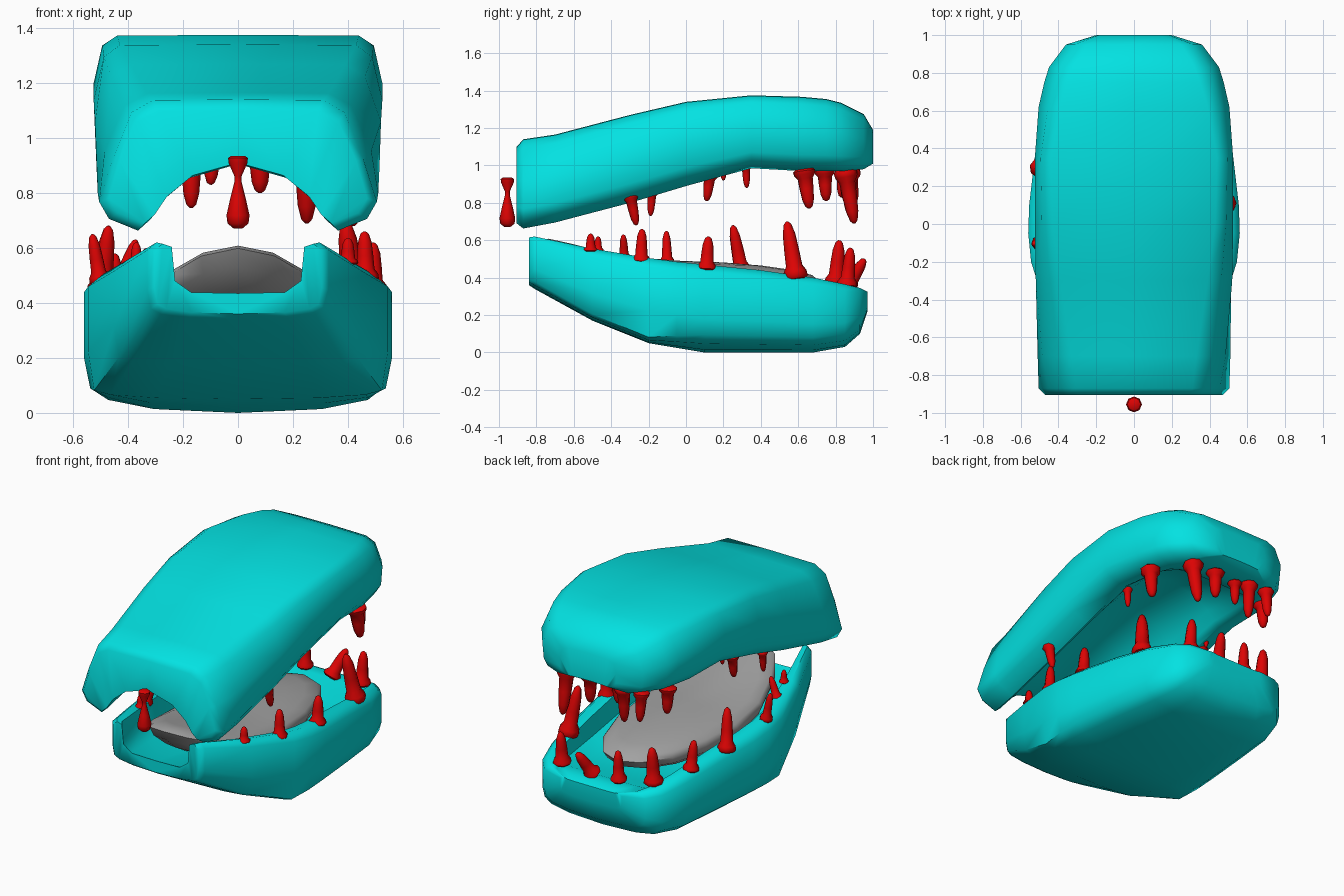
import bpy, bmesh, math
from mathutils import Vector

if "Cube" in bpy.data.objects:
    bpy.data.objects.remove(bpy.data.objects["Cube"])


def material(name, rgb):
    m = bpy.data.materials.new(name)
    m.diffuse_color = (*rgb, 1)
    m.use_nodes = True
    m.node_tree.nodes["Principled BSDF"].inputs["Base Color"].default_value = m.diffuse_color
    return m


TEAL = material("teal", (0.001, 0.76, 0.76))
RED = material("red", (0.72, 0.001, 0.001))
GRAY = material("gray", (0.36, 0.36, 0.36))


def finish(bm, name, mat, angle):
    bmesh.ops.recalc_face_normals(bm, faces=bm.faces)
    me = bpy.data.meshes.new(name)
    bm.to_mesh(me)
    bm.free()
    ob = bpy.data.objects.new(name, me)
    bpy.context.collection.objects.link(ob)
    me.materials.append(mat)
    bpy.ops.object.select_all(action='DESELECT')
    bpy.context.view_layer.objects.active = ob
    ob.select_set(True)
    bpy.ops.object.shade_smooth_by_angle(angle=math.radians(angle))
    return ob


def loft(name, sections):
    """Join mirrored half sections (y, 11 (x, z) points from outer centre to inner centre)."""
    bm = bmesh.new()
    rings = []
    for y, half in sections:
        loop = half + [(-x, z) for x, z in half[-2:0:-1]]
        rings.append([bm.verts.new((x, y, z)) for x, z in loop])
    n = len(rings[0])
    for a, b in zip(rings, rings[1:]):
        for i in range(n):
            j = (i + 1) % n
            bm.faces.new((a[i], a[j], b[j], b[i]))
    # end walls, bridged from the outer skin to the inner skin
    for r in (rings[0], rings[-1]):
        for s in (1, -1):
            for i in range(4):
                bm.faces.new([r[s * k % n] for k in (i, i + 1, 9 - i, 10 - i)])
            bm.faces.new([r[s * k % n] for k in (4, 5, 6)])
    return finish(bm, name, TEAL, 55)


def upper_half(wt, wd, we, zt, zr, zc):
    h, d = zt - zr, zc - zr
    return [(0, zt), (wt, zt - .003), (wt + .4 * (wd - wt) + .02, zt - .1 * h),
            (wd, zr + .55 * h), (we, zr + .22 * h), (we * .93, zr + .09 * h),
            (we * .72, zr), (we * .645, zr + .14 * d),
            (we * .55, zr + .44 * d), (we * .35, zr + .79 * d), (0, zc)]


def lower_half(w, zb, zr, zf, f):
    h, d = zr - zb, zr - zf
    return [(0, zb), (.55 * w, zb + .03 * h * f), (.85 * w, zb + .1 * h * f),
            (.96 * w, zb + .2 * h * f), (w, zb + .38 * h), (w, zr - .1 * h),
            (.9 * w, zr), (.79 * w, zr - .06 * d), (.75 * w, zr - .75 * d),
            (.56 * w, zf + .02 * d), (0, zf)]


# upper jaw: y, top width, middle width, low width, top z, rim z, roof z
UPPER = [(-.905, .29, .43, .47, 1.10, .69, .91), (-.87, .31, .455, .505, 1.14, .663, .905),
         (-.70, .33, .485, .51, 1.165, .695, .95), (-.30, .39, .52, .515, 1.27, .80, 1.06),
         (0, .43, .525, .515, 1.34, .89, 1.13), (.35, .44, .525, .52, 1.375, .985, 1.17),
         (.62, .39, .505, .495, 1.367, .97, 1.15), (.75, .35, .475, .465, 1.355, .97, .985),
         (.83, .32, .45, .44, 1.335, .97, .975), (.95, .25, .36, .35, 1.275, .98, .985),
         (1.0, .14, .20, .20, 1.19, 1.01, 1.015)]
loft("upper_jaw", [(s[0], upper_half(*s[1:])) for s in UPPER])

# lower jaw: y, width, bottom z, rim z, floor z, roundness of the underside
LOWER = [(-.84, .305, .36, .615, .435, .7), (-.81, .33, .34, .62, .425, .7),
         (-.50, .45, .17, .555, .38, .45), (-.20, .545, .05, .505, .33, .35),
         (-.05, .56, .025, .485, .31, .7), (.10, .555, 0, .47, .30, 1),
         (.40, .52, 0, .44, .28, 1), (.68, .48, 0, .40, .28, 1), (.85, .43, .03, .365, .34, 1),
         (.93, .36, .10, .345, .34, 1), (.97, .22, .22, .325, .32, 1)]
loft("lower_jaw", [(s[0], lower_half(*s[1:])) for s in LOWER])

# tongue: flattened ball, curled up at the front, with a deeper underside
bm = bmesh.new()
bmesh.ops.create_uvsphere(bm, u_segments=16, v_segments=10, radius=1)
for v in bm.verts:
    x, y, z = v.co
    y = .74 * y - .03
    lift = .335 * y * y if y < 0 else -.02 * y
    v.co = (.35 * x, y, .40 + (.09 if z > 0 else .16) * z + lift)
finish(bm, "tongue", GRAY, 60)


def lathe(name, base, tip, profile, sides=8):
    """Turn (radius, fraction) pairs around the line from base to tip."""
    base, tip = Vector(base), Vector(tip)
    q = (tip - base).to_track_quat('Z', 'Y')
    length = (tip - base).length
    bm = bmesh.new()
    rings = []
    for r, t in profile:
        rings.append([bm.verts.new(base + q @ Vector((
            r * math.cos(math.tau * i / sides), r * math.sin(math.tau * i / sides), t * length)))
            for i in range(sides)])
    for a, b in zip(rings, rings[1:]):
        for i in range(sides):
            j = (i + 1) % sides
            bm.faces.new((a[i], a[j], b[j], b[i]))
    bm.faces.new(rings[0])
    bm.faces.new(rings[-1])
    return finish(bm, name, RED, 50)


def tooth(name, base, tip, r):
    shape = [(.8, 0), (1, .05), (.95, .14), (.68, .24), (.62, .5), (.52, .78), (.32, .95), (.1, 1)]
    lathe(name, base, tip, [(r * a, t) for a, t in shape])


# lower teeth: base, tip, radius
LOWER_TEETH = [((.40, -.51, .54), (.40, -.51, .635), .038),
               ((.465, -.24, .48), (.46, -.235, .66), .048),
               ((.49, .11, .44), (.49, .12, .62), .053),
               ((.43, .59, .39), (.39, .54, .70), .065),
               ((.28, .86, .35), (.28, .88, .56), .055),
               ((.06, .86, .34), (.11, .955, .50), .055),
               ((-.37, -.47, .54), (-.37, -.47, .62), .03),
               ((-.42, -.33, .50), (-.37, -.335, .63), .035),
               ((-.50, -.10, .47), (-.53, -.105, .65), .04),
               ((-.50, .30, .42), (-.47, .25, .68), .055),
               ((-.44, .58, .39), (-.45, .56, .58), .05),
               ((-.33, .80, .36), (-.33, .82, .60), .06),
               ((-.13, .87, .35), (-.13, .88, .55), .05)]
for i, t in enumerate(LOWER_TEETH):
    tooth(f"lower_tooth_{i + 1}", *t)

# upper teeth: base, tip, radius
UPPER_TEETH = [((.42, -.30, .85), (.42, -.265, .68), .043),
               ((.32, .32, 1.01), (.32, .325, .88), .032),
               ((.40, .63, .98), (.41, .66, .77), .063),
               ((.25, .85, .98), (.25, .90, .69), .063),
               ((.08, .86, .98), (.08, .86, .80), .058),
               ((-.09, .84, .98), (-.10, .83, .83), .045),
               ((-.17, .88, .98), (-.17, .87, .745), .055),
               ((-.30, .88, .98), (-.30, .90, .79), .05),
               ((-.39, .74, .98), (-.39, .75, .81), .055),
               ((-.40, .20, 1.0), (-.40, .20, .92), .025),
               ((-.42, .13, .96), (-.42, .11, .81), .043),
               ((-.42, -.18, .87), (-.42, -.19, .73), .033)]
for i, t in enumerate(UPPER_TEETH):
    tooth(f"upper_tooth_{i + 1}", *t)

# loose front fang, pinched in the middle
lathe("front_fang", (0, -.955, .935), (0, -.955, .67),
      [(.025, 0), (.036, .03), (.034, .1), (.013, .28), (.013, .36),
       (.028, .58), (.042, .82), (.038, .93), (.015, 1)])
